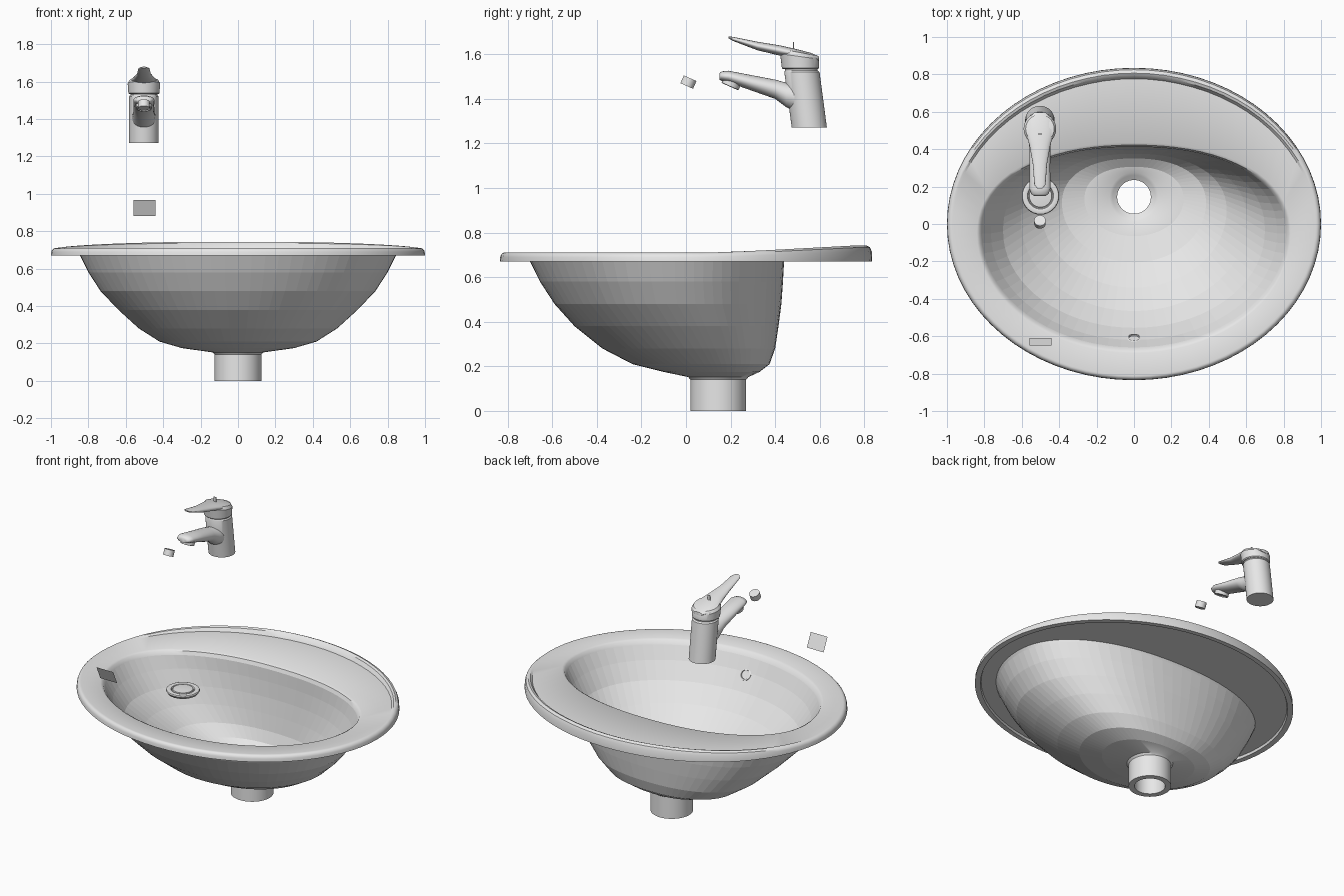
import bpy, bmesh, math
from mathutils import Vector, Matrix

if "Cube" in bpy.data.objects:
    bpy.data.objects.remove(bpy.data.objects["Cube"], do_unlink=True)

grey = bpy.data.materials.new("light_grey")
grey.use_nodes = True
colour = (0.8, 0.8, 0.8, 1)
grey.diffuse_color = colour
grey.node_tree.nodes["Principled BSDF"].inputs["Base Color"].default_value = colour

SEG = 72
TAP_X = -0.503


def finish(name, bm, angle=35):
    bmesh.ops.recalc_face_normals(bm, faces=bm.faces)
    mesh = bpy.data.meshes.new(name)
    bm.to_mesh(mesh)
    bm.free()
    mesh.materials.append(grey)
    obj = bpy.data.objects.new(name, mesh)
    bpy.context.collection.objects.link(obj)
    bpy.ops.object.select_all(action="DESELECT")
    obj.select_set(True)
    bpy.context.view_layer.objects.active = obj
    if angle:
        bpy.ops.object.shade_smooth_by_angle(angle=math.radians(angle))
    return obj


def loft(name, rings, loop=False, angle=35):
    """Skin a list of point rings; cap the ends unless the rings form a loop."""
    bm = bmesh.new()
    rows = [[bm.verts.new(p) for p in ring] for ring in rings]
    n = len(rows[0])
    pairs = list(zip(rows, rows[1:]))
    if loop:
        pairs.append((rows[-1], rows[0]))
    else:
        bm.faces.new(rows[0])
        bm.faces.new(rows[-1])
    for a, b in pairs:
        for i in range(n):
            j = (i + 1) % n
            bm.faces.new((a[i], a[j], b[j], b[i]))
    return finish(name, bm, angle)


def angles(n):
    return [2 * math.pi * i / n for i in range(n)]


def egg(z, half, front, back, mid, power=2.0):
    """Oval ring with separate front and back depth; the back may be squarer."""
    ring = []
    for t in angles(SEG):
        c, s = math.cos(t), math.sin(t)
        if s > 0:
            k = (abs(c) ** power + s ** power) ** (-1 / power)
            ring.append((half * c * k, mid + (back - mid) * s * k, z))
        else:
            ring.append((half * c, mid + (mid - front) * s, z))
    return ring


def circle(z, r, y=0.145):
    return egg(z, r, y - r, y + r, y)


def rim(scale, z, shrink=0.0, lift=0.0):
    """Rim oval that pulls in and rises towards the back."""
    ring = []
    for t in angles(SEG):
        y = 0.835 * math.sin(t)
        k = min(max((y - 0.1) / 0.7, 0), 1)
        s = scale - shrink * k
        ring.append((s * math.cos(t), s * y, z + lift * k))
    return ring


def bowl(z, half, front, back, inset=0.0, rise=0.0):
    mid = 0.145 - 0.195 * min(1, (z - 0.15) / 0.35)
    return egg(z + rise, half - inset, front + inset, back - inset * 0.7, mid, 2.25)


# Bowl sections: height, half width, front, back
sections = [(0.175, 0.3, -0.10, 0.33), (0.21, 0.42, -0.24, 0.375),
            (0.28, 0.53, -0.375, 0.40), (0.38, 0.64, -0.50, 0.415),
            (0.48, 0.735, -0.59, 0.428), (0.58, 0.80, -0.655, 0.435),
            (0.67, 0.845, -0.70, 0.44)]

# Basin: one continuous skin, up the inside, over the rim and down the outside
inside = [circle(0, 0.09), circle(0.16, 0.09), circle(0.175, 0.115), circle(0.185, 0.13)]
inside += [bowl(*s, inset=0.035, rise=0.02) for s in sections[:-1]]
inside += [egg(0.68, 0.813, -0.66, 0.413, -0.05, 2.2),
           egg(0.702, 0.825, -0.675, 0.422, -0.05, 2.2),
           egg(0.71, 0.84, -0.69, 0.435, -0.05, 2.2)]
edge = [rim(0.97, 0.71, 0.04), rim(0.978, 0.71, 0.03, 0.026),
        rim(0.986, 0.707, 0.02, 0.036), rim(0.994, 0.7, 0.006, 0.034),
        rim(0.998, 0.69, 0, 0.025), rim(1.0, 0.67), rim(0.965, 0.67), rim(0.96, 0.685)]
outside = [egg(0.685, 0.855, -0.705, 0.445, -0.05, 2.2)]
outside += [bowl(*s) for s in reversed(sections)]
outside += [circle(0.152, 0.135), circle(0.14, 0.125), circle(0, 0.125)]
basin = loft("basin", inside + edge + outside, loop=True)
for p in basin.data.polygons:
    if 0.19 < p.center.z < 0.66:
        p.use_smooth = False


def lathe(name, profile, centre, axis=(0, 0, 1), n=32):
    """Turned part from (radius, height) pairs along an axis."""
    turn = Vector((0, 0, 1)).rotation_difference(Vector(axis)).to_matrix()
    rings = [[Vector(centre) + turn @ Vector((r * math.cos(t), r * math.sin(t), h))
              for t in angles(n)] for r, h in profile]
    return loft(name, rings)


# Waste fitting and overflow
lathe("drain_flange", [(0.07, -0.025), (0.09, -0.015), (0.1, 0), (0.097, 0.008),
                       (0.085, 0.012), (0.07, 0.008), (0.066, 0.0), (0.062, 0.0),
                       (0.06, 0.01), (0.03, 0.013)], (-0.5, 0.15, 0.53))
lathe("overflow_ring", [(0.036, -0.02), (0.036, 0.008), (0.028, 0.01), (0.026, 0.002)],
      (0, -0.615, 0.585), (0, 0.8, 0.6))


# Tap body and cap, leaning slightly forward
def level(z, y, r, slant=0.0):
    return [(TAP_X + r * math.cos(t), y + r * math.sin(t), z + slant * math.sin(t))
            for t in angles(40)]


loft("tap_body", [level(1.272, 0.553, 0.079), level(1.40, 0.536, 0.079),
                  level(1.52, 0.52, 0.079), level(1.528, 0.518, 0.073),
                  level(1.54, 0.516, 0.073)])
loft("tap_cap", [level(1.533, 0.514, 0.078), level(1.538, 0.513, 0.083),
                 level(1.59, 0.509, 0.087, -0.012), level(1.608, 0.509, 0.076, -0.014),
                 level(1.616, 0.509, 0.04, -0.01)])


def oval_arm(name, stations):
    """Arm along y from (y, centre z, half width, half height) stations."""
    loft(name, [[(TAP_X + w * math.cos(t), y, z + h * math.sin(t)) for t in angles(28)]
                for y, z, w, h in stations], angle=50)


oval_arm("spout", [(0.15, 1.50, 0.03, 0.014), (0.16, 1.502, 0.046, 0.021),
                   (0.19, 1.50, 0.056, 0.026), (0.30, 1.47, 0.055, 0.035),
                   (0.40, 1.443, 0.056, 0.043), (0.45, 1.417, 0.06, 0.055),
                   (0.52, 1.40, 0.066, 0.07)])
oval_arm("lever", [(0.19, 1.676, 0.014, 0.004), (0.21, 1.669, 0.03, 0.009),
                   (0.32, 1.637, 0.038, 0.019), (0.42, 1.617, 0.056, 0.023),
                   (0.50, 1.6, 0.077, 0.022), (0.56, 1.588, 0.066, 0.018),
                   (0.597, 1.58, 0.03, 0.01)])

# Aerator seat under the spout and the separate aerator
tilt = (0, -0.4, -0.9)
lathe("aerator_seat", [(0.042, -0.02), (0.042, 0.018), (0.034, 0.02), (0.032, 0.014)],
      (TAP_X, 0.205, 1.473), tilt)
lathe("aerator", [(0.031, -0.019), (0.031, 0.019)], (TAP_X, 0.011, 1.475), tilt)


# Temperature mark on the lever
def small_box(name, size, centre):
    bm = bmesh.new()
    bmesh.ops.create_cube(bm, size=1, matrix=Matrix.Translation(centre) @ Matrix.Diagonal((*size, 1)))
    finish(name, bm, 0)


small_box("temperature_mark", (0.02, 0.005, 0.04), (TAP_X, 0.482, 1.635))

# Loose flat plate leaning forward
bm = bmesh.new()
bm.faces.new([bm.verts.new(p) for p in ((-0.56, -0.65, 0.968), (-0.44, -0.65, 0.968),
                                        (-0.44, -0.61, 0.882), (-0.56, -0.61, 0.882))])
finish("loose_plate", bm, 0)
